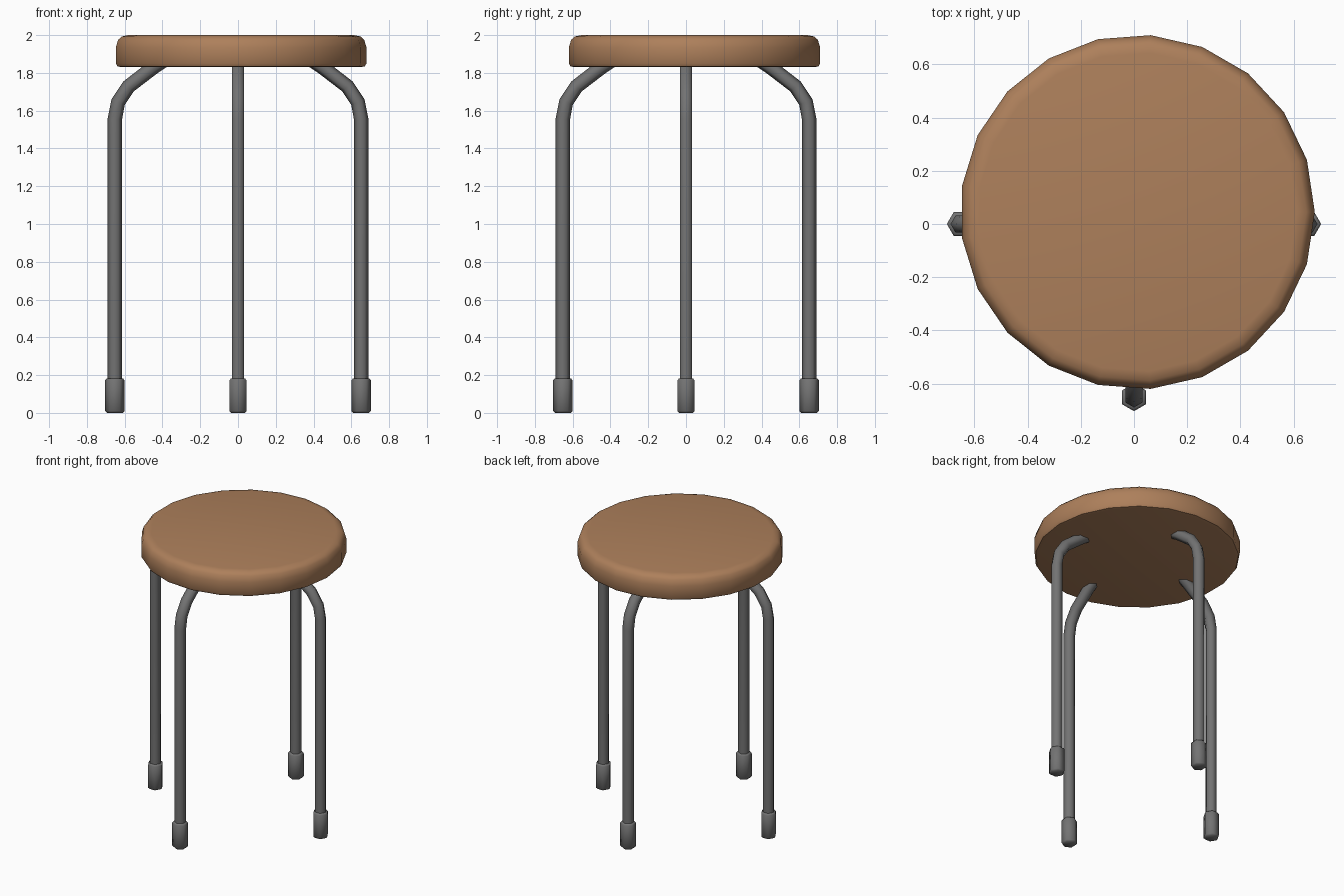
import bpy, bmesh, math
from mathutils import Vector, Matrix

if "Cube" in bpy.data.objects:
    bpy.data.objects.remove(bpy.data.objects["Cube"])


def material(name, rgb):
    m = bpy.data.materials.new(name)
    m.diffuse_color = (*rgb, 1)
    m.use_nodes = True
    m.node_tree.nodes["Principled BSDF"].inputs["Base Color"].default_value = m.diffuse_color
    return m


brown = material("brown seat", (0.42, 0.215, 0.105))
grey = material("grey metal", (0.17, 0.17, 0.17))


def finish(name, bm, mat, angle):
    bmesh.ops.recalc_face_normals(bm, faces=bm.faces)
    me = bpy.data.meshes.new(name)
    bm.to_mesh(me)
    bm.free()
    me.materials.append(mat)
    ob = bpy.data.objects.new(name, me)
    bpy.context.collection.objects.link(ob)
    bpy.ops.object.select_all(action='DESELECT')
    ob.select_set(True)
    bpy.context.view_layer.objects.active = ob
    bpy.ops.object.shade_smooth_by_angle(angle=math.radians(angle))
    return ob


def skin(rings):
    """Join equal-length point rings into a closed, capped surface."""
    bm = bmesh.new()
    loops = [[bm.verts.new(p) for p in ring] for ring in rings]
    n = len(loops[0])
    for a, b in zip(loops, loops[1:]):
        for i in range(n):
            j = (i + 1) % n
            bm.faces.new((a[i], a[j], b[j], b[i]))
    bm.faces.new(loops[0])
    bm.faces.new(loops[-1])
    return bm


def lathe(profile, sides, cx, cy):
    return skin([[(cx + r * math.cos(math.tau * i / sides),
                   cy + r * math.sin(math.tau * i / sides), z)
                  for i in range(sides)] for r, z in profile])


def tube(path, radius, sides=6):
    """Sweep a polygon along a path lying in the XZ plane."""
    pts = [Vector((x, 0, z)) for x, z in path]
    rings = []
    for k, p in enumerate(pts):
        d0 = (p - pts[max(k - 1, 0)]).normalized()
        d1 = (pts[min(k + 1, len(pts) - 1)] - p).normalized()
        t = (d0 + d1).normalized()
        n = Vector((t.z, 0, -t.x))
        rings.append([p + radius * (math.cos(math.tau * i / sides) * n
                                    + math.sin(math.tau * i / sides) * Vector((0, 1, 0)))
                      for i in range(sides)])
    return skin(rings)


# Seat: 21-sided cushion with rounded rim, slightly off centre
seat_profile = [(0.635, 1.83), (0.658, 1.835), (0.667, 1.85), (0.667, 1.935),
                (0.655, 1.975), (0.635, 1.993), (0.60, 2.0)]
finish("seat", lathe(seat_profile, 21, 0.013, 0.045), brown, 40)

# Four bent legs with thicker feet
leg_path = [(0.652, 0.15), (0.652, 1.555), (0.635, 1.645), (0.58, 1.728),
            (0.45, 1.828), (0.38, 1.875)]
foot_profile = [(0.042, 0), (0.052, 0.01), (0.052, 0.172), (0.044, 0.182)]
for k, side in enumerate(("right", "back", "left", "front")):
    turn = Matrix.Rotation(math.pi / 2 * k, 4, 'Z')
    for part, bm in (("leg", tube(leg_path, 0.038)),
                     ("foot", lathe(foot_profile, 6, 0.652, 0))):
        bm.transform(turn)
        finish(f"{side}_{part}", bm, grey, 65 if part == "leg" else 61)
